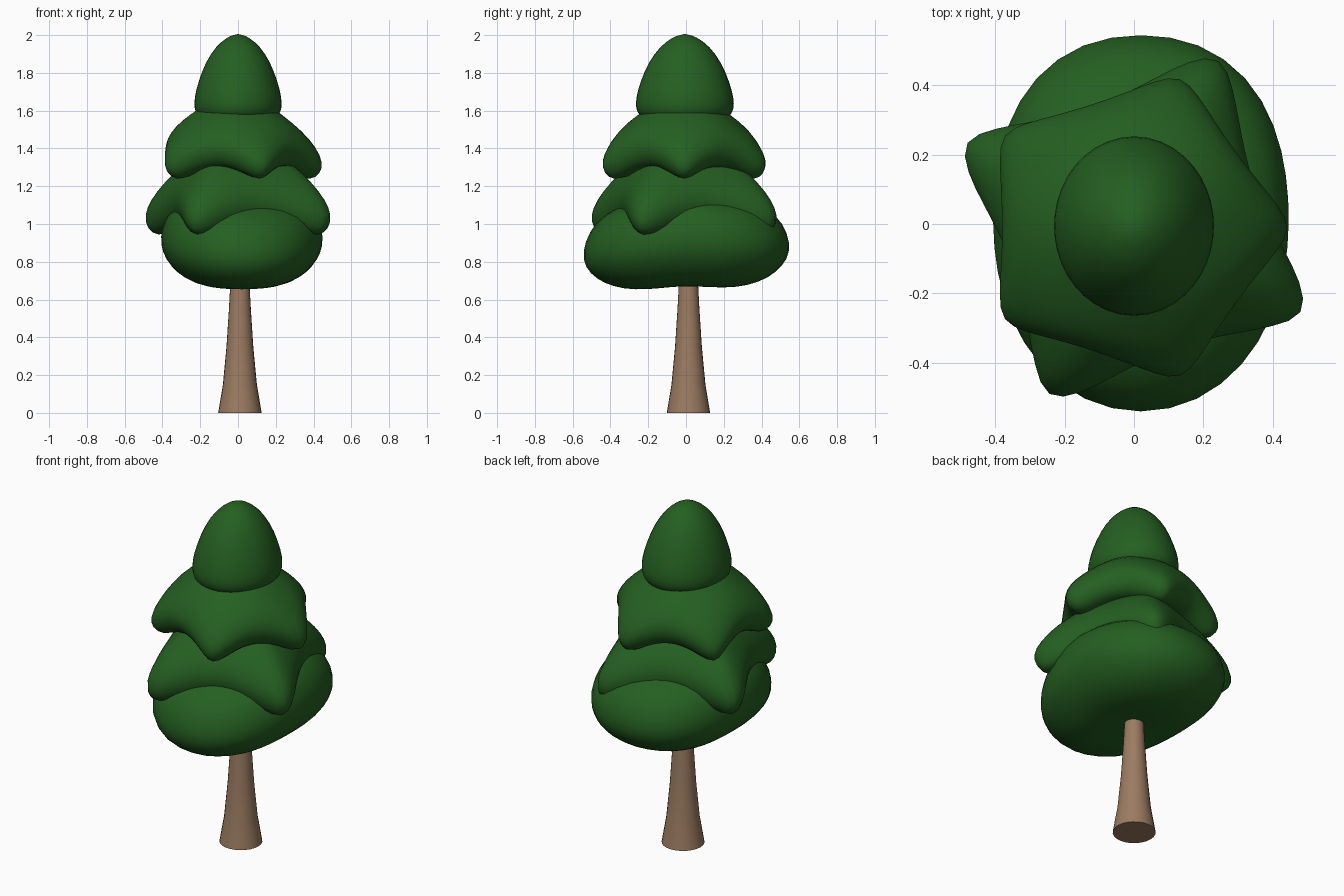
import bpy, bmesh, math

if "Cube" in bpy.data.objects:
    bpy.data.objects.remove(bpy.data.objects["Cube"])


def material(name, rgb):
    m = bpy.data.materials.new(name)
    m.diffuse_color = (*rgb, 1)
    m.use_nodes = True
    m.node_tree.nodes["Principled BSDF"].inputs["Base Color"].default_value = m.diffuse_color
    return m


GREEN = material("foliage", (0.018, 0.115, 0.015))
BROWN = material("bark", (0.33, 0.2, 0.12))


def oval(a, b, front=2.0, back=2.0):
    # Superellipse radius with its own fullness at front and back
    def radius(t):
        p = front if math.sin(t) < 0 else back
        return (abs(math.cos(t) / a) ** p + abs(math.sin(t) / b) ** p) ** (-1 / p)
    return radius


def rounded_polygon(n, apothem, tip_angle, p, stretch):
    # Radius of a regular polygon with softened, stretched corners
    def radius(t):
        total = 0
        for k in range(n):
            c = math.cos(t - tip_angle - (k + 0.5) * math.tau / n)
            total += (max(c, 0) / apothem) ** p
        return apothem + stretch * (total ** (-1 / p) - apothem)
    return radius


def lathe(name, profile, radius, mat, center=(0, 0), segs=20,
          droop=lambda t: 0, smooth=1):
    # Profile runs from the top pole to the bottom pole as (scale, height)
    bm = bmesh.new()
    rings = []
    for s, z in profile:
        if s == 0:
            rings.append([bm.verts.new((center[0], center[1], z))] * segs)
            continue
        ring = []
        for i in range(segs):
            t = math.tau * i / segs
            r = radius(t) * s
            ring.append(bm.verts.new((center[0] + r * math.cos(t),
                                      center[1] + r * math.sin(t),
                                      z - droop(t) * s ** 1.7)))
        rings.append(ring)
    for a, b in zip(rings, rings[1:]):
        for i in range(segs):
            j = (i + 1) % segs
            quad = list(dict.fromkeys((a[i], b[i], b[j], a[j])))
            bm.faces.new(quad)
    bmesh.ops.recalc_face_normals(bm, faces=bm.faces)
    me = bpy.data.meshes.new(name)
    bm.to_mesh(me)
    bm.free()
    ob = bpy.data.objects.new(name, me)
    bpy.context.collection.objects.link(ob)
    me.materials.append(mat)
    if smooth:
        mod = ob.modifiers.new("soften", 'SUBSURF')
        mod.levels = mod.render_levels = smooth
    bpy.ops.object.select_all(action='DESELECT')
    bpy.context.view_layer.objects.active = ob
    ob.select_set(True)
    if smooth:
        bpy.ops.object.shade_smooth()
    else:
        bpy.ops.object.shade_smooth_by_angle(angle=math.radians(40))
    return ob


def tip_droop(radius, apothem, tip_angle, amount):
    # Corners hang lower than the edge middles
    tip = radius(tip_angle)
    return lambda t: amount * (radius(t) - apothem) / (tip - apothem)


# Trunk, flared at the base
lathe("trunk",
      [(0, 0.9), (0.045, 0.9), (0.05, 0.7), (0.058, 0.55), (0.071, 0.35),
       (0.09, 0.15), (0.115, 0), (0, 0)],
      lambda t: 1, BROWN, center=(0.01, 0.013), segs=24, smooth=0)

# Lowest tier: oval, sagging at front and back
lathe("lowest_foliage",
      [(0, 1.18), (0.5, 1.16), (0.8, 1.11), (0.95, 1.04), (1.02, 0.935),
       (0.99, 0.85), (0.88, 0.775), (0.72, 0.715), (0.5, 0.675),
       (0.25, 0.668), (0, 0.675)],
      oval(0.428, 0.552, 2.1, 2.4), GREEN, center=(0.02, 0), segs=20,
      droop=lambda t: (0.085 if math.sin(t) < 0 else 0.04) * math.sin(t) ** 2)

# Second tier: four drooping corners
a2, t2 = 0.37, math.radians(-26)
square = rounded_polygon(4, a2, t2, 17, 1.5)
lathe("lower_middle_foliage",
      [(0, 1.45), (0.35, 1.42), (0.6, 1.35), (0.8, 1.28), (0.94, 1.21),
       (1.01, 1.14), (0.98, 1.065), (0.88, 1.01), (0.7, 1.02), (0, 1.1)],
      square, GREEN, center=(0, -0.01), segs=40,
      droop=tip_droop(square, a2, t2, 0.11))

# Third tier: five drooping corners
a3 = 0.372
pentagon = rounded_polygon(5, a3, 0, 28, 1.2)
lathe("upper_middle_foliage",
      [(0, 1.70), (0.25, 1.68), (0.5, 1.62), (0.78, 1.55), (0.94, 1.485),
       (1.02, 1.42), (0.99, 1.355), (0.88, 1.305), (0.7, 1.30), (0, 1.35)],
      pentagon, GREEN, center=(-0.008, -0.01), segs=40,
      droop=tip_droop(pentagon, a3, 0, 0.105))

# Crown dome
lathe("crown_foliage",
      [(0, 2.01), (0.25, 1.99), (0.52, 1.94), (0.76, 1.855), (0.93, 1.75),
       (1.02, 1.665), (1.02, 1.61), (0.95, 1.575), (0.82, 1.55), (0.4, 1.55),
       (0, 1.57)],
      oval(0.23, 0.26), GREEN, center=(0, -0.006), segs=20)
